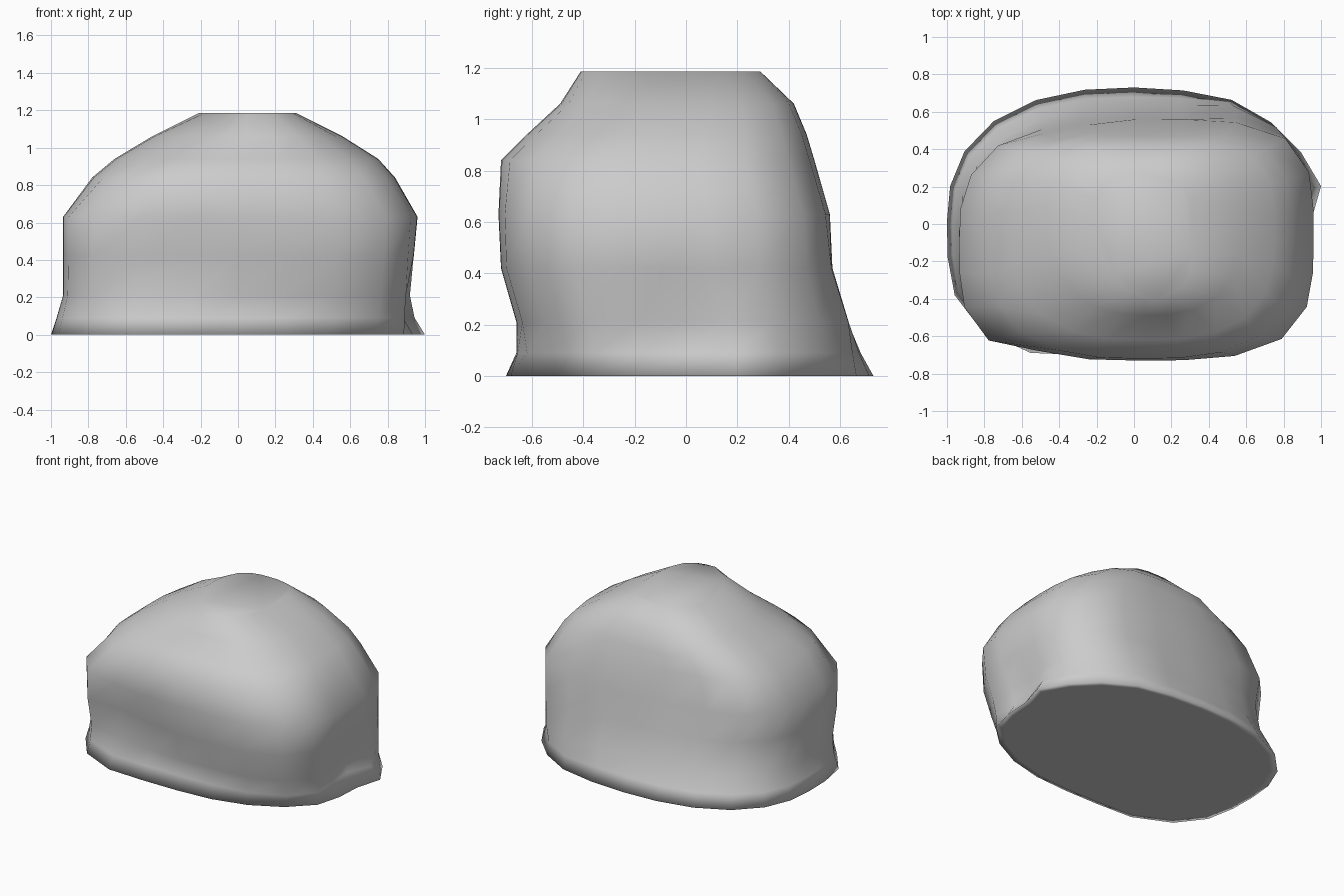
import bpy, bmesh, math
from mathutils import Vector

if "Cube" in bpy.data.objects:
    bpy.data.objects.remove(bpy.data.objects["Cube"])

# Level outlines: z, left, right, front, back limits,
# then corner squareness: back right, back left, front left, front right
LEVELS = [
    (0.00, -1.00, 1.00, -0.70, 0.73, 2.25, 2.4, 3.4, 2.2),
    (0.09, -0.97, 0.95, -0.66, 0.68, 2.6, 2.4, 3.7, 2.9),
    (0.21, -0.935, 0.93, -0.66, 0.63, 3.4, 2.3, 4.0, 3.6),
    (0.42, -0.935, 0.94, -0.72, 0.57, 4.2, 2.4, 3.8, 3.7),
    (0.63, -0.935, 0.96, -0.73, 0.56, 4.0, 2.8, 3.8, 3.5),
    (0.84, -0.78, 0.84, -0.72, 0.50, 3.8, 3.5, 2.7, 3.0),
    (0.94, -0.66, 0.75, -0.62, 0.47, 3.6, 3.4, 2.5, 2.8),
    (1.06, -0.46, 0.56, -0.49, 0.42, 3.4, 3.2, 2.2, 2.7),
    (1.185, -0.21, 0.31, -0.41, 0.29, 3.2, 3.0, 1.3, 3.0),
]
SIDES = 24

# Local dents and bulges: centre, radius, push
DENTS = [
    ((0.94, -0.05, 0.10), 0.28, (-0.09, 0, 0)),
    ((1.00, 0.22, 0.00), 0.20, (0.03, 0, 0)),
    ((-0.40, 0.52, 0.70), 0.32, (0, -0.05, 0)),
    ((-0.45, -0.70, 0.42), 0.34, (0, 0.10, 0)),
    ((0.50, 0.55, 0.20), 0.35, (0.02, 0.03, 0)),
    ((-0.50, -0.68, 0.00), 0.30, (0, -0.02, 0)),
]


def outline_point(level, i):
    z, left, right, front, back, *squareness = level
    a = 2 * math.pi * i / SIDES
    u, v = math.cos(a), math.sin(a)
    n = squareness[int(4 * i / SIDES)]
    r = (abs(u) ** n + abs(v) ** n) ** (-1 / n)
    p = Vector(((left + right) / 2 + u * r * (right - left) / 2,
                (front + back) / 2 + v * r * (back - front) / 2, z))
    for centre, radius, push in DENTS:
        f = max(0, 1 - ((p - Vector(centre)).length / radius) ** 2)
        p += Vector(push) * f * f
    p.x = min(p.x, 1)
    return p


# Boulder skin: stacked outlines bridged together, with flat inset caps
bm = bmesh.new()
rings = [[bm.verts.new(outline_point(l, i)) for i in range(SIDES)] for l in LEVELS]
base = [bm.verts.new((v.co.x * 0.95, v.co.y * 0.95, 0)) for v in rings[0]]
rings.insert(0, base)
for lower, upper in zip(rings, rings[1:]):
    for i in range(SIDES):
        j = (i + 1) % SIDES
        bm.faces.new((lower[i], lower[j], upper[j], upper[i]))
bm.faces.new(rings[0][::-1])
bm.faces.new(rings[-1])
bmesh.ops.recalc_face_normals(bm, faces=bm.faces[:])
for f in bm.faces:
    f.smooth = True
mesh = bpy.data.meshes.new("boulder")
bm.to_mesh(mesh)
bm.free()
boulder = bpy.data.objects.new("boulder", mesh)
bpy.context.collection.objects.link(boulder)
